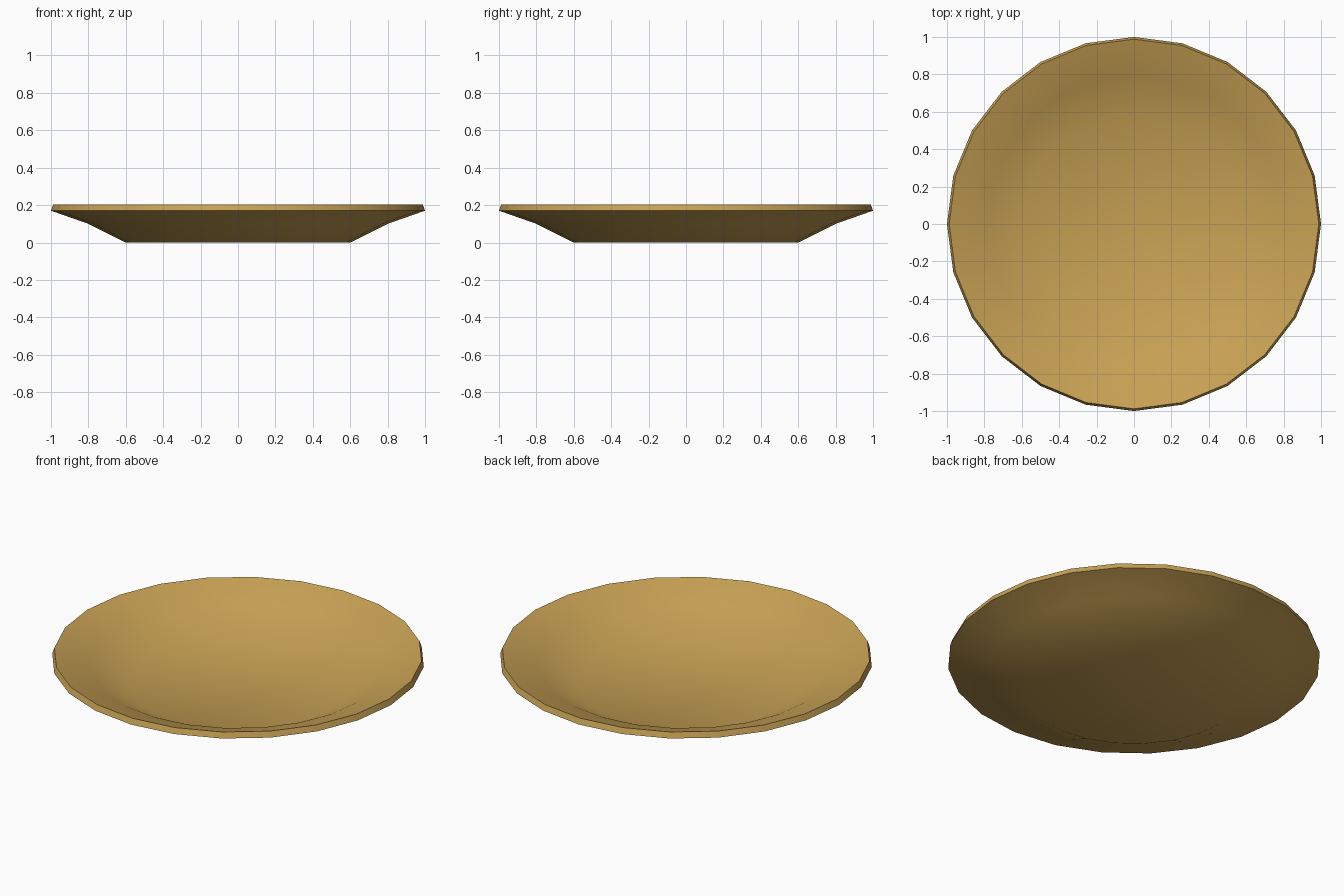
import bpy, bmesh, math

if "Cube" in bpy.data.objects:
    bpy.data.objects.remove(bpy.data.objects["Cube"])

SIDES = 24
# Outer wall from the foot up to the rim, then the inner wall back down
PROFILE = [(0.6, 0.0), (0.8, 0.1), (1.0, 0.17),
           (0.988, 0.203), (0.787, 0.133), (0.592, 0.034)]

bm = bmesh.new()
rings = []
for r, z in PROFILE:
    rings.append([bm.verts.new((r * math.cos(2 * math.pi * i / SIDES),
                                r * math.sin(2 * math.pi * i / SIDES), z))
                  for i in range(SIDES)])

# Walls and rim
for a, b in zip(rings, rings[1:]):
    for i in range(SIDES):
        j = (i + 1) % SIDES
        bm.faces.new((a[i], a[j], b[j], b[i]))

# Underside and eating surface
bm.faces.new(list(reversed(rings[0])))
bm.faces.new(rings[-1])
bmesh.ops.recalc_face_normals(bm, faces=bm.faces)

mesh = bpy.data.meshes.new("plate")
bm.to_mesh(mesh)
bm.free()
plate = bpy.data.objects.new("plate", mesh)
bpy.context.collection.objects.link(plate)

# Smooth body with a sharp rim
bpy.context.view_layer.objects.active = plate
plate.select_set(True)
bpy.ops.object.shade_smooth_by_angle(angle=math.radians(40))

mat = bpy.data.materials.new("warm_tan")
mat.diffuse_color = (0.58, 0.36, 0.09, 1)
mat.use_nodes = True
mat.node_tree.nodes["Principled BSDF"].inputs["Base Color"].default_value = mat.diffuse_color
mesh.materials.append(mat)
